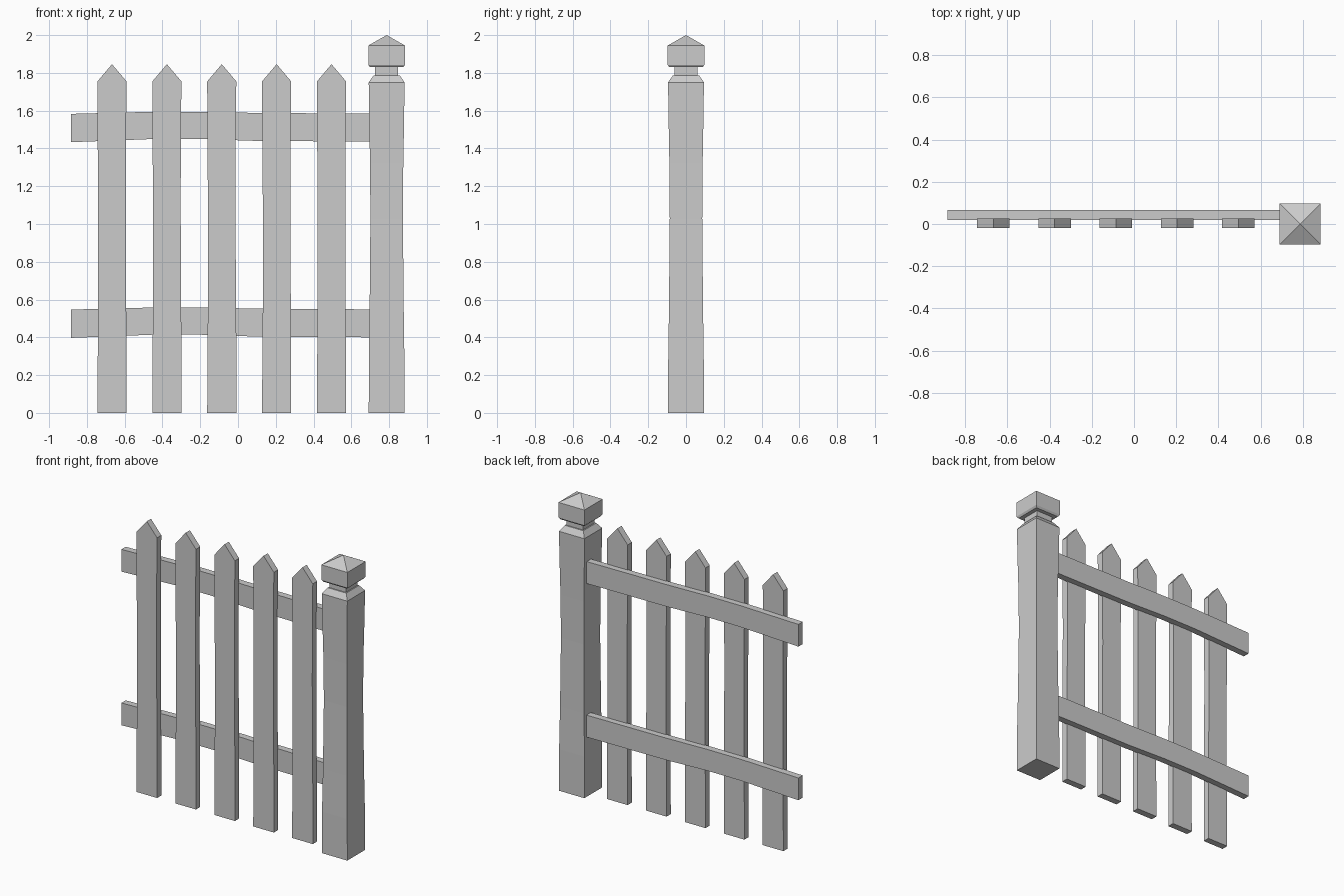
import bpy
import bmesh

if "Cube" in bpy.data.objects:
    bpy.data.objects.remove(bpy.data.objects["Cube"])


def finish(name, bm):
    bmesh.ops.recalc_face_normals(bm, faces=bm.faces)
    mesh = bpy.data.meshes.new(name)
    bm.to_mesh(mesh)
    bm.free()
    obj = bpy.data.objects.new(name, mesh)
    bpy.context.collection.objects.link(obj)
    return obj


def loft(name, rings):
    """Skin a list of four-point rings and cap both ends."""
    bm = bmesh.new()
    loops = [[bm.verts.new(p) for p in ring] for ring in rings]
    for a, b in zip(loops, loops[1:]):
        for i in range(4):
            j = (i + 1) % 4
            bm.faces.new((a[i], a[j], b[j], b[i]))
    bm.faces.new(loops[0])
    bm.faces.new(loops[-1])
    bmesh.ops.remove_doubles(bm, verts=bm.verts, dist=0.0005)
    return finish(name, bm)


def flat_ring(x0, x1, y0, y1, z):
    return [(x0, y0, z), (x1, y0, z), (x1, y1, z), (x0, y1, z)]


# pointed pickets, slightly uneven along their length: (z, left, right)
PICKET = [(0, -.077, .077), (.4, -.075, .077), (.57, -.073, .075),
          (1.1, -.073, .073), (1.45, -.076, .074), (1.755, -.077, .077),
          (1.846, 0, 0)]
for k in range(5):
    cx = -.667 + .2905 * k
    loft(f"picket_{k + 1}",
         [flat_ring(cx + l, cx + r, -.02, .025, z) for z, l, r in PICKET])

# horizontal rails with a gentle bow: (x, centre height offset, half height)
RAIL = [(-.885, -.003, .075), (-.45, .011, .072), (-.2, .011, .072),
        (.1, .003, .074), (.72, -.001, .074)]
for name, h in (("lower_rail", .475), ("upper_rail", 1.511)):
    loft(name, [[(x, .02, h + dz - s), (x, .066, h + dz - s),
                 (x, .066, h + dz + s), (x, .02, h + dz + s)]
                for x, dz, s in RAIL])

# square post with worn sides, chamfered shoulder and neck: (z, half width)
PX = .787
POST = [(0, .095), (.28, .094), (.57, .090), (1.03, .086), (1.32, .088),
        (1.48, .091), (1.75, .095), (1.787, .069), (1.787, .061), (1.85, .061)]
loft("gate_post",
     [flat_ring(PX - r, PX + r, -r, r, z) for z, r in POST])

# post cap with a shallow pyramid roof
CAP = [(1.83, .088), (1.843, .097), (1.945, .097), (2.0, 0)]
loft("post_cap",
     [flat_ring(PX - r, PX + r, -r, r, z) for z, r in CAP])
